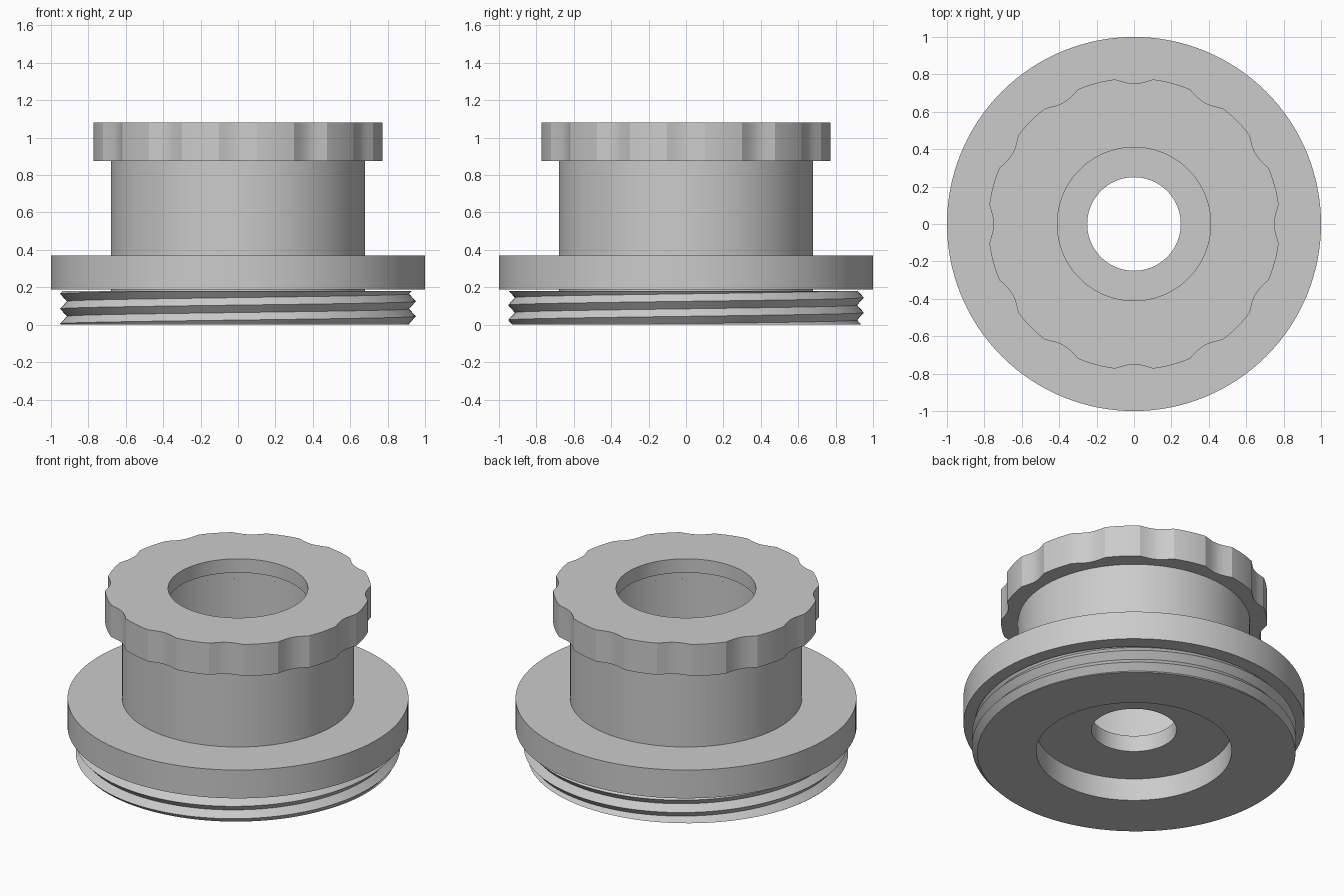
import bpy, bmesh, math

cube = bpy.data.objects.get("Cube")
if cube:
    bpy.data.objects.remove(cube)

# One plain grey for everything
grey = bpy.data.materials.new("light_grey")
grey.use_nodes = True
colour = (0.6, 0.6, 0.6, 1)
grey.diffuse_color = colour
grey.node_tree.nodes["Principled BSDF"].inputs["Base Color"].default_value = colour


def sweep(name, rows, segments, point, closed):
    """Mesh of rows around z; point(row, angle) gives radius and height."""
    bm = bmesh.new()
    grid = []
    for row in rows:
        ring = []
        for i in range(segments):
            a = math.tau * i / segments
            r, z = point(row, a)
            ring.append(bm.verts.new((r * math.cos(a), r * math.sin(a), z)))
        grid.append(ring)
    return bm, grid


def finish(name, bm):
    bmesh.ops.remove_doubles(bm, verts=bm.verts, dist=1e-5)
    bmesh.ops.recalc_face_normals(bm, faces=bm.faces)
    mesh = bpy.data.meshes.new(name)
    bm.to_mesh(mesh)
    bm.free()
    mesh.materials.append(grey)
    obj = bpy.data.objects.new(name, mesh)
    bpy.context.collection.objects.link(obj)
    bpy.ops.object.select_all(action='DESELECT')
    obj.select_set(True)
    bpy.context.view_layer.objects.active = obj
    bpy.ops.object.shade_smooth_by_angle(angle=math.radians(20))
    return obj


def lathe(name, profile, segments=128, shape=lambda r, a: r):
    """Closed profile turned around z, with an optional radius change."""
    bm, grid = sweep(name, profile, segments,
                     lambda p, a: (shape(p[0], a), p[1]), True)
    for k in range(len(grid)):
        low, high = grid[k], grid[(k + 1) % len(grid)]
        for i in range(segments):
            j = (i + 1) % segments
            bm.faces.new((low[i], low[j], high[j], high[i]))
    return finish(name, bm)


THREAD_TOP, CORE = 0.18, 0.91

# Body: threaded core, flange, barrel, inner cavity and drilled floor
lathe("body", [
    (0.573, 0), (CORE, 0), (CORE, THREAD_TOP), (0.68, THREAD_TOP),
    (0.68, 0.187), (1, 0.187), (1, 0.37), (0.68, 0.37), (0.68, 0.875),
    (0.573, 0.875), (0.573, 0.25), (0.25, 0.25), (0.25, 0.145),
    (0.573, 0.145)])


# Grip ring: twelve shallow scallops around the rim, lip over the cavity
def scallop(r, a):
    if r < 0.7:
        return r
    step = math.tau / 12
    off = abs((a + step / 2) % step - step / 2) / (step / 4)
    return r - 0.029 * math.cos(off * math.pi / 2) if off < 1 else r


lathe("grip_ring", [
    (0.573, 0.875), (0.78, 0.875), (0.78, 1.08), (0.41, 1.08),
    (0.41, 0.99), (0.573, 0.99)], 192, scallop)

# Screw thread: a helical zigzag trimmed flat at both ends
PITCH, START, ROOT, CREST = 0.08, 0.045, 0.915, 0.951


def thread_point(row, a):
    if row in ("bottom", "top"):
        return CORE, 0 if row == "bottom" else THREAD_TOP
    lead = START + PITCH * a / math.tau
    z = min(max(lead + row * PITCH / 2, 0), THREAD_TOP)
    phase = abs((z - lead) / PITCH - round((z - lead) / PITCH)) * 2
    return CREST + (ROOT - CREST) * phase, z


SEGMENTS = 128
rows = list(range(-5, 6))
bm, grid = sweep("thread", ["bottom"] + rows + ["top"], SEGMENTS, thread_point, False)
for k in range(len(grid) - 1):
    for i in range(SEGMENTS):
        j = (i + 1) % SEGMENTS
        # At the seam each row meets the row one full turn higher
        lift = 2 if j == 0 else 0
        b, t = k, k + 1
        if lift:
            b = 0 if k == 0 else min(k + lift, len(grid) - 1)
            t = min(k + 1 + lift, len(grid) - 1)
            if k == 0:
                t = 3
            if b == t:
                continue
        bm.faces.new((grid[k][i], grid[b][j], grid[t][j], grid[k + 1][i]))
finish("screw_thread", bm)
